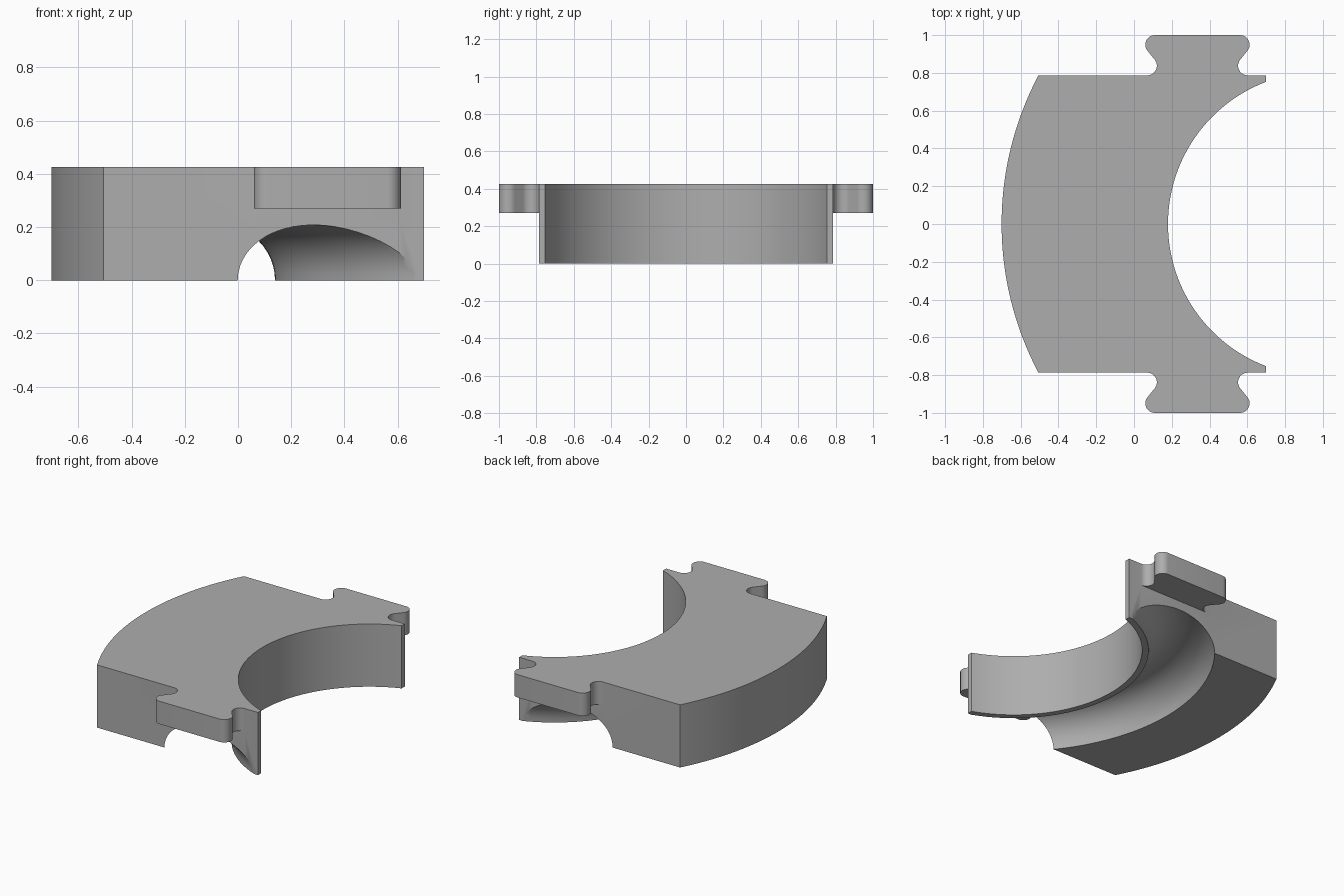
import bpy
import bmesh
from math import cos, sin, radians, sqrt, asin, degrees

cube = bpy.data.objects.get("Cube")
if cube:
    bpy.data.objects.remove(cube)

CENTRE_X = 0.985                  # shared centre of the rim arcs and the groove
OUTER_R, INNER_R = 1.686, 0.805
GROOVE_R, TUBE_R = 1.054, 0.208
HALF_W, END_X, HEIGHT = 0.787, 0.70, 0.425
TAB_X, TAB_Z = 0.336, 0.27

grey = bpy.data.materials.new("plain_grey")
grey.use_nodes = True
colour = (0.42, 0.42, 0.42, 1)
grey.diffuse_color = colour
grey.node_tree.nodes["Principled BSDF"].inputs["Base Color"].default_value = colour


def arc(cx, cy, r, start, end, steps):
    """Points along a circular arc, angles in degrees."""
    angles = [radians(start + (end - start) * i / steps) for i in range(steps + 1)]
    return [(cx + r * cos(a), cy + r * sin(a)) for a in angles]


def prism(name, outline, z0, z1):
    """Upright solid from a flat outline."""
    bm = bmesh.new()
    base = bm.faces.new([bm.verts.new((x, y, z0)) for x, y in outline])
    top = bmesh.ops.extrude_face_region(bm, geom=[base])["geom"]
    bmesh.ops.translate(bm, vec=(0, 0, z1 - z0),
                        verts=[v for v in top if isinstance(v, bmesh.types.BMVert)])
    bmesh.ops.recalc_face_normals(bm, faces=bm.faces)
    mesh = bpy.data.meshes.new(name)
    bm.to_mesh(mesh)
    bm.free()
    obj = bpy.data.objects.new(name, mesh)
    bpy.context.collection.objects.link(obj)
    mesh.materials.append(grey)
    return obj


def combine(target, tool, operation):
    """Apply a boolean and discard the tool."""
    mod = target.modifiers.new(operation.lower(), "BOOLEAN")
    mod.object, mod.operation, mod.solver = tool, operation, "EXACT"
    bpy.ops.object.select_all(action="DESELECT")
    bpy.context.view_layer.objects.active = target
    target.select_set(True)
    bpy.ops.object.modifier_apply(modifier=mod.name)
    bpy.data.objects.remove(tool)


# Curved body: outer arc, flat ends, inner arc
outer_a = degrees(asin(HALF_W / OUTER_R))
tip_y = sqrt(INNER_R ** 2 - (CENTRE_X - END_X) ** 2)
inner_a = degrees(asin(tip_y / INNER_R))
outline = arc(CENTRE_X, 0, OUTER_R, 180 - outer_a, 180 + outer_a, 48)
outline += [(END_X, -HALF_W)]
outline += arc(CENTRE_X, 0, INNER_R, 180 + inner_a, 180 - inner_a, 72)
outline += [(END_X, HALF_W)]
body = prism("curved_body", outline, 0, HEIGHT)

# Keyed tabs on both ends: concave neck, then rounded head
half = [(-0.266, 0.72), (-0.266, HALF_W)]
half = [(-0.2, 0.72), (-0.2, HALF_W)]
half += arc(-0.266, 0.838, 0.051, -90, 45, 14)
half += arc(-0.225, 0.949, 0.051, 225, 90, 14)
half[1:2] = []
half[0] = (-0.266, 0.72)
profile = half + [(-x, y) for x, y in reversed(half)]
for side in (-1, 1):
    tab = prism("tab", [(TAB_X + x, side * y) for x, y in profile], TAB_Z, HEIGHT)
    combine(body, tab, "UNION")

# Half-round groove swept through the underside
bpy.ops.mesh.primitive_torus_add(location=(CENTRE_X, 0, 0), major_radius=GROOVE_R,
                                 minor_radius=TUBE_R, major_segments=144,
                                 minor_segments=48)
groove = bpy.context.object
groove.name = "groove_cutter"
groove.hide_render = True
groove.data.materials.append(grey)
combine(body, groove, "DIFFERENCE")

bpy.ops.object.shade_smooth_by_angle(angle=radians(30))
